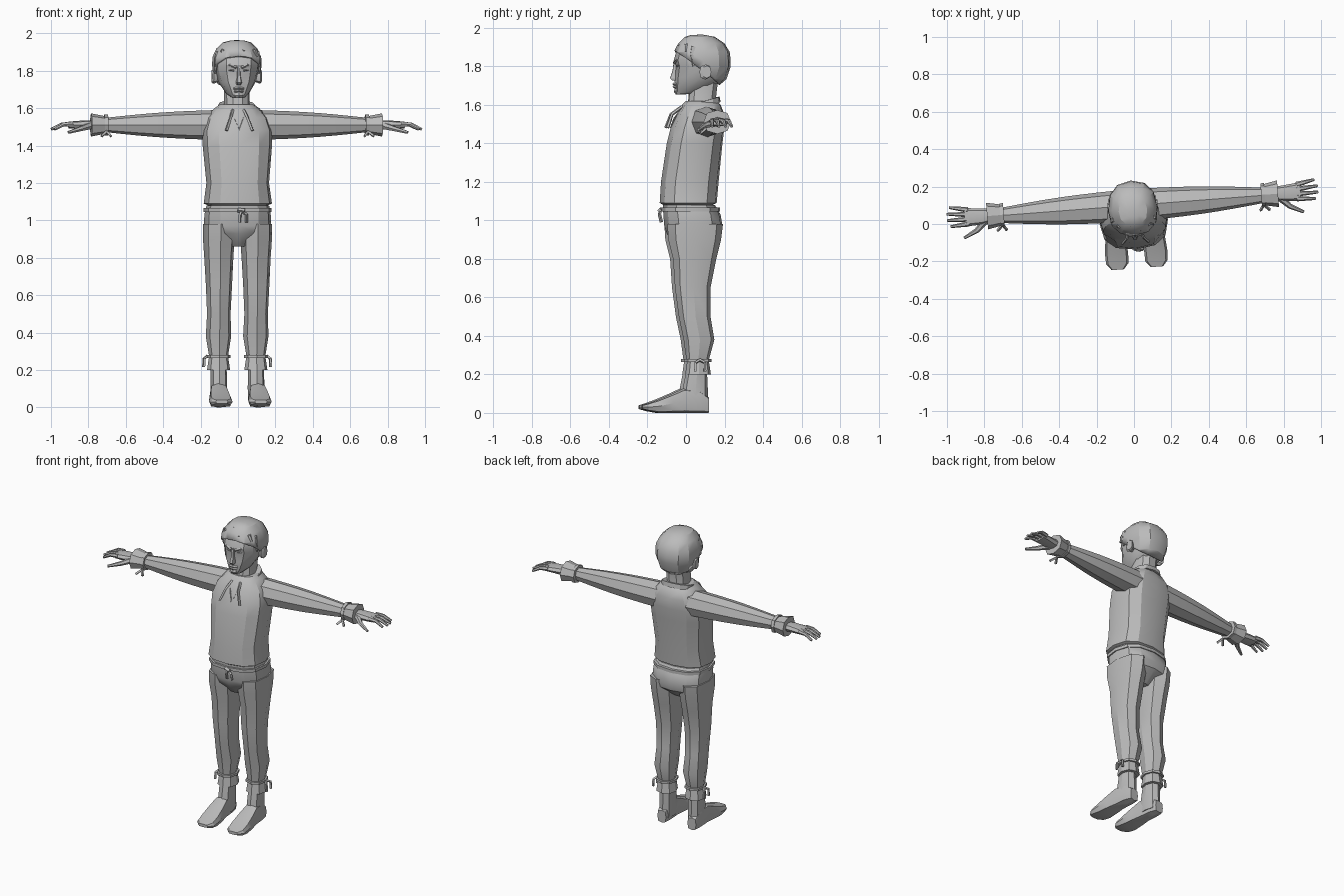
import bpy, bmesh, math
from mathutils import Vector

if "Cube" in bpy.data.objects:
    bpy.data.objects.remove(bpy.data.objects["Cube"], do_unlink=True)

grey = bpy.data.materials.new("plain_grey")
grey.use_nodes = True
grey.diffuse_color = (0.5, 0.5, 0.5, 1)
grey.node_tree.nodes["Principled BSDF"].inputs["Base Color"].default_value = grey.diffuse_color

TURN = math.radians(4.4)   # the whole figure stands slightly turned
ARM_Z, ARM_Y = 1.51, 0.1   # arm axis
LEG_X = 0.1                # leg axis


def place(name, data, mirror):
    """Link an object, turned with the figure and optionally mirrored."""
    obj = bpy.data.objects.new(name, data)
    bpy.context.collection.objects.link(obj)
    data.materials.append(grey)
    obj.rotation_euler.z = TURN
    if mirror:
        obj.modifiers.new("mirror", "MIRROR")
    return obj


def rounded(value, power):
    """Bend a sine or cosine towards a boxier section."""
    return math.copysign(abs(value) ** power, value)


def loft(name, axis, rings, centre=0.0, sides=8, power=0.85, mirror=False, tilt=0.0, cut=None):
    """Skin rounded sections; ring = (position, half size about centre, low, high)."""
    bm = bmesh.new()
    loops = []
    for position, half, low, high in rings:
        loop = []
        for i in range(sides):
            angle = math.tau * i / sides
            u = centre + half * rounded(math.cos(angle), power)
            v = (low + high) / 2 + rounded(math.sin(angle), power) * (high - low) / 2
            w = position + tilt * v
            loop.append(bm.verts.new({"x": (w, v, u), "y": (u, w, v), "z": (u, v, w)}[axis]))
        loops.append(loop)
    for lower, upper in zip(loops, loops[1:]):
        for i in range(sides):
            j = (i + 1) % sides
            bm.faces.new((lower[i], lower[j], upper[j], upper[i]))
    bm.faces.new(loops[0])
    bm.faces.new(loops[-1])
    bmesh.ops.recalc_face_normals(bm, faces=bm.faces)
    if cut:
        point, normal = cut
        bmesh.ops.bisect_plane(bm, geom=bm.verts[:] + bm.edges[:] + bm.faces[:],
                               plane_co=point, plane_no=normal, clear_inner=True)
    mesh = bpy.data.meshes.new(name)
    bm.to_mesh(mesh)
    bm.free()
    obj = place(name, mesh, mirror)
    bpy.ops.object.select_all(action="DESELECT")
    obj.select_set(True)
    bpy.context.view_layer.objects.active = obj
    bpy.ops.object.shade_smooth_by_angle(angle=math.radians(28))
    return obj


def band(name, axis, start, end, half, low, high, flare=0.0, **options):
    """Closed band around a limb or the waist, widening by flare towards its end."""
    rings = []
    for position, grow in ((start, -0.01), (start, 0), (end, flare), (end, -0.01)):
        rings.append((position, half + grow, low - grow, high + grow))
    return loft(name, axis, rings, **options)


def strand(name, points, radius, taper=0.0, mirror=False, smoothness=0):
    """Tube through a few points, thinning towards its end."""
    curve = bpy.data.curves.new(name, "CURVE")
    curve.dimensions = "3D"
    curve.bevel_depth = radius
    curve.bevel_resolution = smoothness
    curve.use_fill_caps = True
    spline = curve.splines.new("POLY")
    spline.points.add(len(points) - 1)
    for i, point in enumerate(points):
        spline.points[i].co = (*point, 1)
        spline.points[i].radius = 1 - taper * i / (len(points) - 1)
    spline.use_smooth = False
    return place(name, curve, mirror)


# Shirt with collar and neck cord
loft("shirt", "z", [
    (1.08, .16, -.12, .14), (1.09, .183, -.137, .16), (1.2, .168, -.13, .17),
    (1.4, .186, -.1, .19), (1.48, .188, -.08, .2), (1.55, .165, -.05, .2),
    (1.6, .12, -.02, .18), (1.62, .09, 0, .16)], sides=12, power=.8)
band("collar", "z", 1.565, 1.595, .105, -.02, .18, flare=-.005, sides=12, tilt=.27)
strand("neck_slit", [(.04, -.02, 1.58), (.02, -.06, 1.53), (0, -.08, 1.48)], .004, mirror=True)
strand("neck_cord", [(.03, -.02, 1.59), (.045, -.075, 1.55), (.07, -.1, 1.48)], .008, mirror=True)

# Sleeves taper from shoulder to wrist with a slight forearm swell
sleeve = []
for i in range(8):
    t = i / 7
    size = .085 - .044 * t + .008 * math.sin(math.pi * t)
    sleeve.append((.1 + .6 * t, size * .94, ARM_Y - size, ARM_Y + size))
loft("sleeve", "x", sleeve, centre=ARM_Z, mirror=True)
band("cuff", "x", .71, .78, .048, .045, .16, flare=.014, centre=ARM_Z, mirror=True)
band("wrist_tie", "x", .69, .71, .055, .042, .165, centre=ARM_Z, mirror=True)
for lean in (-.02, .03):
    strand("wrist_tie_end", [(.7, .05, 1.475), (.7 + lean, .02, 1.45)], .008, mirror=True)

# Hands with fanned fingers
loft("palm", "x", [(.76, .025, .07, .14), (.81, .025, .06, .145), (.9, .018, .055, .155)],
     centre=ARM_Z, mirror=True)
for i in range(4):
    side = i - 1.5
    root = Vector((.88, .106 + .025 * side, 1.515))
    tip = Vector((.995 - .008 * side * side, .112 + .034 * side, 1.487))
    knuckle = root.lerp(tip, .5) + Vector((0, 0, .012))
    strand("finger", [root, knuckle, tip], .015, taper=.5, mirror=True, smoothness=1)
strand("thumb", [(.79, .08, 1.505), (.84, .03, 1.49), (.91, -.005, 1.47)], .02,
       taper=.6, mirror=True, smoothness=1)

# Trousers with belt cord
loft("trouser_seat", "z", [
    (1.08, .168, -.12, .15), (1.03, .178, -.118, .18), (.97, .18, -.113, .19),
    (.93, .176, -.1, .18), (.86, .05, -.04, .1)], sides=12, power=.8)
band("belt", "z", 1.045, 1.065, .182, -.132, .177, sides=12, power=.8)
strand("belt_knot", [(-.01, -.13, 1.055), (.025, -.14, 1.05)], .012)
for drop in (0, .035):
    strand("belt_end", [(.01, -.135, 1.05), (drop, -.14, 1.03), (drop, -.13, .99)], .008)
loft("trouser_leg", "z", [
    (.98, .085, -.105, .185), (.9, .085, -.1, .175), (.8, .078, -.075, .15),
    (.65, .07, -.065, .12), (.5, .063, -.045, .12), (.38, .068, -.02, .14),
    (.27, .05, -.005, .11)], centre=LEG_X, mirror=True)
band("leg_cuff", "z", .28, .2, .05, 0, .11, flare=.012, centre=LEG_X, mirror=True)
band("leg_tie", "z", .265, .28, .063, -.018, .125, centre=LEG_X, mirror=True)
for y in (.035, .085):
    strand("leg_tie_end", [(.16, .06, .275), (.178, y, .26), (.18, y, .215)], .008, mirror=True)

# Bare ankles and feet
loft("ankle", "z", [(.25, .042, 0, .1), (.1, .045, -.03, .107), (.03, .042, -.04, .107)],
     centre=LEG_X, mirror=True)
loft("foot", "y", [
    (.11, .03, 0, .08), (.06, .043, 0, .12), (-.02, .045, 0, .128), (-.08, .055, 0, .1),
    (-.15, .062, 0, .07), (-.205, .06, .01, .05), (-.237, .033, .02, .04)],
    centre=.105, power=.55, mirror=True)

# Neck, head and a hair shell cut from the same skull
loft("neck", "z", [(1.56, .085, 0, .17), (1.62, .068, .01, .155), (1.74, .07, .02, .17)], sides=10)
skull = [
    (1.655, .032, -.05, .03), (1.68, .063, -.058, .13), (1.74, .1, -.06, .2),
    (1.8, .116, -.054, .22), (1.83, .12, -.064, .22), (1.87, .118, -.052, .215),
    (1.91, .1, -.03, .19), (1.94, .07, 0, .145), (1.95, .03, .03, .09)]
loft("head", "z", skull, sides=12)
hair = loft("hair", "z", skull, sides=12, cut=((0, -.05, 1.875), (0, .6, .8)))
shell = hair.modifiers.new("thickness", "SOLIDIFY")
shell.thickness = .013
shell.offset = 1

# Swept locks along the hairline
for i in range(6):
    x = .036 * i - .09
    drop = abs(x)
    strand("hair_lock", [(x * .6, .06, 1.94 - drop * .2), (x * .9, -.005, 1.94 - drop * .4),
                         (x + .01, -.045 + drop * .4, 1.91 - drop * .4)],
           .02, taper=.6, smoothness=1)
strand("side_lock", [(.105, .03, 1.9), (.118, .02, 1.86), (.117, .03, 1.8)], .014,
       taper=.6, mirror=True)

# Face
loft("nose", "z", [(1.82, .01, -.068, 0), (1.775, .011, -.074, 0),
                   (1.737, .019, -.088, 0), (1.725, .016, -.075, 0)], sides=6)
for name, z, half in (("upper_lip", 1.707, .026), ("lower_lip", 1.693, .022)):
    strand(name, [(-half, -.052, z - .003), (0, -.064, z), (half, -.052, z - .003)], .007)
loft("chin", "z", [(1.68, .02, -.06, 0), (1.668, .028, -.064, 0), (1.654, .02, -.054, 0)])
strand("brow", [(.014, -.06, 1.817), (.045, -.053, 1.83), (.08, -.026, 1.83)], .008,
       taper=.5, mirror=True)
strand("eye", [(.025, -.047, 1.802), (.043, -.043, 1.803), (.06, -.034, 1.802)], .007,
       taper=.5, mirror=True)
loft("ear", "x", [(.1, .03, .07, .105), (.125, .04, .06, .12), (.134, .032, .075, .122)],
     centre=1.77, mirror=True)
